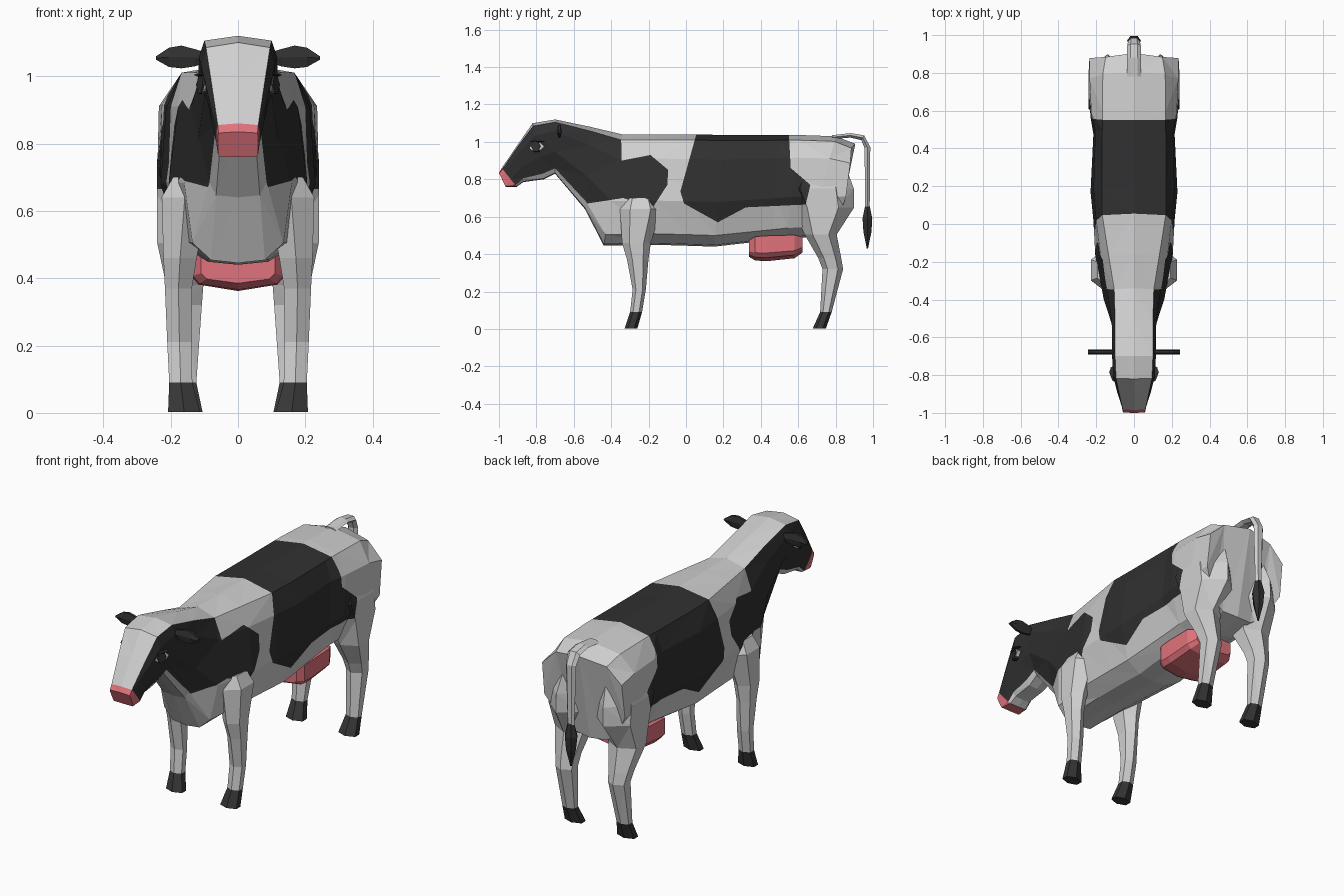
import bpy, bmesh, math
from mathutils import Vector

if "Cube" in bpy.data.objects:
    bpy.data.objects.remove(bpy.data.objects["Cube"])


def material(name, rgb):
    m = bpy.data.materials.new(name)
    m.diffuse_color = (*rgb, 1)
    m.use_nodes = True
    m.node_tree.nodes["Principled BSDF"].inputs["Base Color"].default_value = m.diffuse_color
    return m


WHITE = material("white_hide", (0.63, 0.63, 0.63))
BLACK = material("black_hide", (0.03, 0.03, 0.03))
PINK = material("pink_skin", (0.75, 0.17, 0.20))
HOOF = material("dark_hoof", (0.038, 0.038, 0.038))


def finish(bm, name, mats):
    bmesh.ops.recalc_face_normals(bm, faces=bm.faces[:])
    me = bpy.data.meshes.new(name)
    bm.to_mesh(me)
    bm.free()
    for m in mats:
        me.materials.append(m)
    ob = bpy.data.objects.new(name, me)
    bpy.context.collection.objects.link(ob)
    return ob


def loft(rings, index=lambda i, j: 0, caps=(0, 0)):
    """Skin a list of equal rings; index(station, side) gives the face slot."""
    bm = bmesh.new()
    vs = [[bm.verts.new(p) for p in r] for r in rings]
    n = len(rings[0])
    for i in range(len(rings) - 1):
        for j in range(n):
            k = (j + 1) % n
            f = bm.faces.new((vs[i][j], vs[i][k], vs[i + 1][k], vs[i + 1][j]))
            f.material_index = index(i, j)
    for ring, slot in ((vs[0], caps[0]), (vs[-1], caps[1])):
        bm.faces.new(ring).material_index = slot
    return bm


def oval(c, u, v, n=6, turn=0.5):
    """Ring around c spanned by the half-axes u and v."""
    c, u, v = Vector(c), Vector(u), Vector(v)
    angles = [2 * math.pi * (k + turn) / n for k in range(n)]
    return [c + u * math.cos(a) + v * math.sin(a) for a in angles]


# Coat patches as side outlines (y, z)
head_patch = [(-1.1, 1.3), (-.35, 1.3), (-.345, .90), (-.19, .93), (-.095, .85),
              (-.10, .77), (-.18, .645), (-.335, .70), (-.53, .67), (-.60, .50), (-1.1, .50)]
back_patch = [(.055, 1.3), (.055, 1.04), (-.03, .735), (-.01, .67), (.17, .57), (.32, .65),
              (.64, .665), (.665, .77), (.56, .86), (.55, 1.04), (.55, 1.3)]


def inside(p, poly):
    hit = False
    for (y1, z1), (y2, z2) in zip(poly, poly[1:] + poly[:1]):
        if (z1 > p.z) != (z2 > p.z) and p.y < (y2 - y1) * (p.z - z1) / (z2 - z1) + y1:
            hit = not hit
    return hit


def cut_outline(bm, poly):
    """Cut the mesh along every edge of a side outline."""
    for (y1, z1), (y2, z2) in zip(poly, poly[1:] + poly[:1]):
        if min(z1, z2) < 1.2:
            bmesh.ops.bisect_plane(bm, geom=bm.verts[:] + bm.edges[:] + bm.faces[:], dist=1e-5,
                                   plane_co=(0, y1, z1), plane_no=(0, z2 - z1, y1 - y2))


# Body and head: y top, z top, y bottom, z bottom, then five half-widths
stations = [
    (-1.00, .835, -.965, .760, .058, .060, .060, .059, .055),
    (-.985, .860, -.905, .760, .060, .064, .064, .060, .050),
    (-.90, .985, -.87, .785, .078, .088, .078, .060, .045),
    (-.82, 1.10, -.76, .80, .095, .110, .090, .062, .045),
    (-.70, 1.12, -.70, .83, .100, .116, .100, .065, .050),
    (-.51, 1.08, -.54, .64, .100, .118, .118, .085, .065),
    (-.34, 1.04, -.44, .445, .105, .140, .160, .135, .080),
    (-.16, 1.04, -.17, .45, .135, .178, .205, .160, .085),
    (.05, 1.04, .00, .445, .168, .202, .215, .165, .090),
    (.20, 1.037, .15, .44, .170, .214, .230, .170, .090),
    (.50, 1.037, .46, .475, .168, .205, .215, .160, .090),
    (.60, 1.037, .54, .485, .168, .226, .230, .160, .090),
    (.80, 1.03, .66, .49, .165, .235, .240, .160, .090),
    (.905, .99, .81, .52, .150, .235, .238, .160, .090)]
LEVELS = (.05, .22, .60, .90, .985)


def body_ring(yt, zt, yb, zb, *widths):
    def at(x, t):
        rump = .05 * 4 * t * (1 - t) - .17 * x if yt > .85 else 0
        return (x, yt + (yb - yt) * t + rump, zt + (zb - zt) * t)
    right = [at(w, t) for w, t in zip(widths, LEVELS)]
    left = [(-x, y, z) for x, y, z in reversed(right)]
    return [at(0, 0)] + right + [at(0, 1)] + left


TOP, SIDE, UNDER, NOSE = range(4)


def zone(i, j):
    if i == 0:
        return NOSE
    return TOP if j in (0, 11) else UNDER if 4 <= j <= 7 else SIDE


bm = loft([body_ring(*s) for s in stations], zone, (NOSE, UNDER))
bmesh.ops.triangulate(bm, faces=bm.faces[:])
for poly in (head_patch, back_patch):
    cut_outline(bm, poly)
for f in bm.faces:
    c, kind = f.calc_center_median(), f.material_index
    dark = (kind == SIDE and inside(c, head_patch)) or \
           (kind in (TOP, SIDE) and inside(c, back_patch))
    f.material_index = 2 if kind == NOSE else 1 if dark else 0
finish(bm, "body", [WHITE, BLACK, PINK])

# Legs: x, y, z, half-width, half-length; the last two rings are the hoof
front_leg = [(.150, -.245, .70, .045, .075), (.158, -.243, .64, .072, .100),
             (.172, -.265, .46, .052, .070), (.177, -.258, .37, .042, .052),
             (.174, -.250, .21, .038, .032), (.170, -.267, .09, .036, .029),
             (.160, -.294, .003, .050, .031)]
hind_leg = [(.120, .72, .90, .090, .110), (.138, .705, .75, .108, .175),
            (.140, .732, .65, .106, .152), (.158, .720, .505, .086, .078),
            (.158, .768, .38, .058, .056), (.155, .785, .32, .050, .050),
            (.160, .748, .09, .038, .028), (.155, .713, .003, .052, .032)]
for side, s in (("right", 1), ("left", -1)):
    for name, leg in (("front_leg", front_leg), ("hind_leg", hind_leg)):
        rings = [oval((s * x, y, z), (rx * 1.1, 0, 0), (0, ry * 1.1, 0))
                 for x, y, z, rx, ry in leg]
        bm = loft(rings, lambda i, j: int(i == len(leg) - 2), (0, 1))
        if name == "hind_leg":
            # The back patch runs on over the thigh
            bmesh.ops.triangulate(bm, faces=bm.faces[:])
            cut_outline(bm, back_patch)
            for f in bm.faces:
                if inside(f.calc_center_median(), back_patch):
                    f.material_index = 2
        finish(bm, f"{name}_{side}", [WHITE, HOOF, BLACK])

    # Ear: flat leaf pointing outwards
    ear = [(.095, 1.055, .018), (.130, 1.055, .030), (.168, 1.057, .039),
           (.205, 1.056, .033), (.243, 1.054, .006)]
    rings = [oval((s * x, -.677, z), (0, .013, 0), (0, 0, h), 6, 0) for x, z, h in ear]
    finish(loft(rings), f"ear_{side}", [BLACK])

    # Eye: pale almond with a dark pupil and a thin lid
    out = Vector((s * .93, -.36, .08)).normalized()
    along = out.cross(Vector((0, 0, 1))).normalized()
    up = along.cross(out) * (1 if along.cross(out).z > 0 else -1)
    c = Vector((s * .104, -.80, .975))
    for name, rx, rz, d, m in (("eye", .046, .024, .005, WHITE),
                               ("pupil", .026, .032, .011, BLACK)):
        rings = [oval(c + out * t, along * rx, up * rz, 6, 0) for t in (-.012, d)]
        finish(loft(rings), f"{name}_{side}", [m])
    lid = [oval(c + up * .027 + out * t, along * r, up * .004, 4, 0)
           for t, r in ((-.012, .045), (.008, .040), (.022, .025))]
    finish(loft(lid), f"eyelid_{side}", [BLACK])

# Udder: chamfered block under the belly
udder = [(.338, .430, .110, .045), (.37, .430, .135, .064), (.43, .430, .138, .068),
         (.58, .440, .135, .062), (.622, .450, .110, .042)]


def udder_ring(y, z, w, h):
    half = [(w, h), (w, -h * .35), (w * .85, -h * .72), (0, -h)]
    pts = half + [(-x, v) for x, v in reversed(half[:3])]
    return [(x, y, z + v) for x, v in pts]


finish(loft([udder_ring(*u) for u in udder]), "udder", [PINK])

# Tail: bent cord; y, z, tilt, half-width, half-thickness
tail = [(.78, 1.025, 90, .036, .012), (.88, 1.035, 85, .036, .014), (.945, 1.022, 60, .036, .017),
        (.970, .97, 10, .030, .018), (.970, .65, 0, .020, .014)]
rings = []
for y, z, tilt, w, h in tail:
    a = math.radians(tilt)
    rings.append(oval((0, y, z), (w, 0, 0), (0, h * math.cos(a), h * math.sin(a)), 6, 0))
finish(loft(rings), "tail", [WHITE])
tuft = [(.66, .018, .014), (.59, .037, .030), (.52, .028, .025), (.43, .004, .004)]
finish(loft([oval((0, .970, z), (w, 0, 0), (0, h, 0), 6, 0) for z, w, h in tuft]),
       "tail_tuft", [BLACK])
